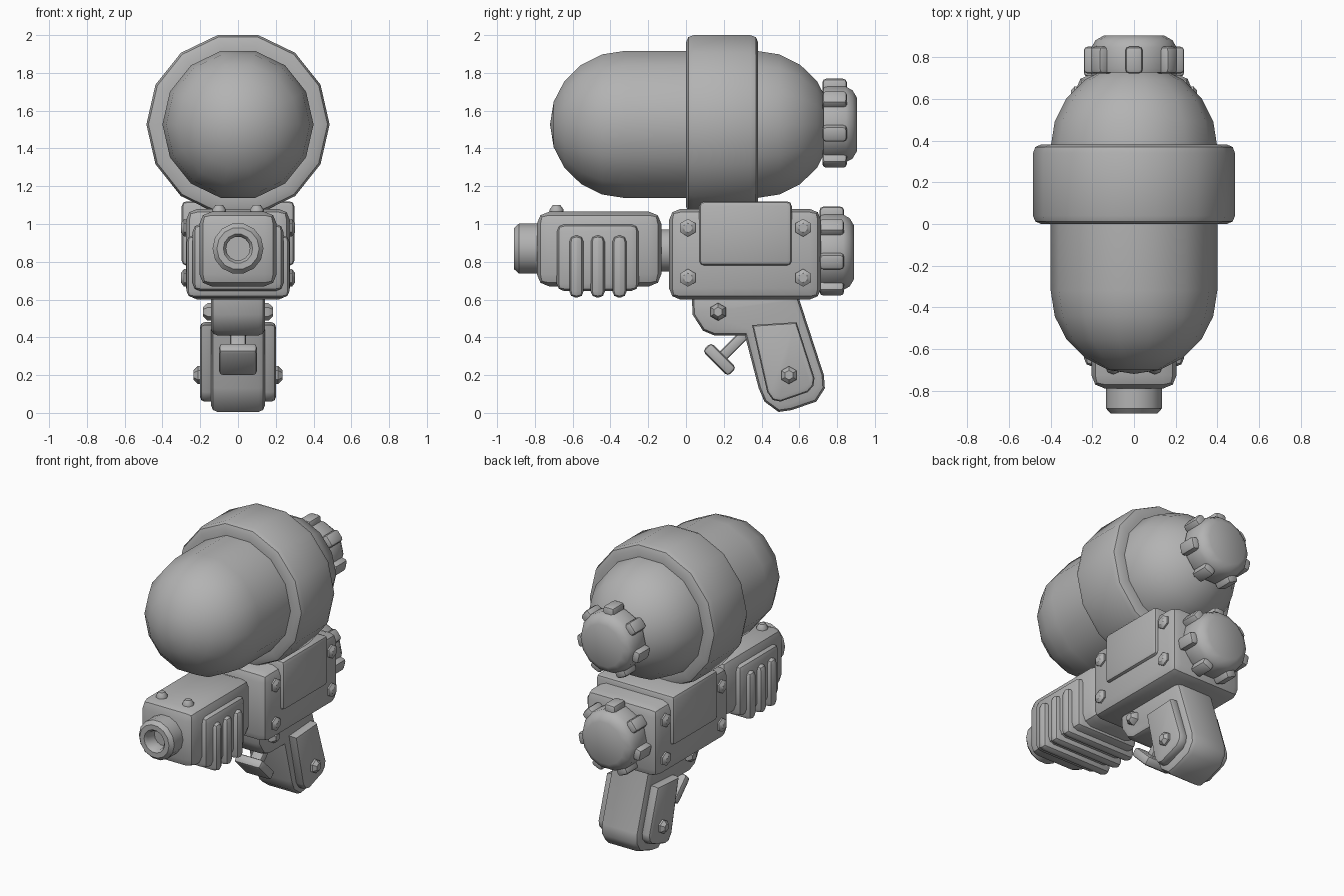
import bpy
import bmesh
from math import pi, sin, cos, radians
from mathutils import Matrix, Vector

if "Cube" in bpy.data.objects:
    bpy.data.objects.remove(bpy.data.objects["Cube"], do_unlink=True)

grey = bpy.data.materials.new("plain_grey")
grey.use_nodes = True
COLOUR = (0.45, 0.45, 0.45, 1)
grey.diffuse_color = COLOUR
grey.node_tree.nodes["Principled BSDF"].inputs["Base Color"].default_value = COLOUR

ALONG_Y = Matrix.Rotation(-pi / 2, 4, 'X')


def finish(name, bm, matrix=Matrix(), smooth=40):
    """Turn a bmesh into a shaded object."""
    bmesh.ops.transform(bm, matrix=matrix, verts=bm.verts)
    bmesh.ops.recalc_face_normals(bm, faces=bm.faces)
    mesh = bpy.data.meshes.new(name)
    bm.to_mesh(mesh)
    bm.free()
    mesh.materials.append(grey)
    ob = bpy.data.objects.new(name, mesh)
    bpy.context.scene.collection.objects.link(ob)
    bpy.ops.object.select_all(action='DESELECT')
    ob.select_set(True)
    bpy.context.view_layer.objects.active = ob
    bpy.ops.object.shade_smooth_by_angle(angle=radians(smooth))
    return ob


def round_edges(bm, edges, width, segments=2):
    bmesh.ops.bevel(bm, geom=list(edges), offset=width, segments=segments,
                    profile=0.5, affect='EDGES', clamp_overlap=True)


def box(name, low, high, bevel, matrix=Matrix(), segments=2):
    """Rounded box between two corners."""
    low, high = Vector(low), Vector(high)
    bm = bmesh.new()
    bmesh.ops.create_cube(bm, size=1)
    for v in bm.verts:
        v.co = (low + high) / 2 + v.co * (high - low)
    round_edges(bm, bm.edges, bevel, segments)
    return finish(name, bm, matrix)


def prism(name, outline, x0, x1, bevel):
    """Side outline in (y, z) extruded across x with rounded rims."""
    bm = bmesh.new()
    face = bm.faces.new([bm.verts.new((x0, y, z)) for y, z in outline])
    new = bmesh.ops.extrude_face_region(bm, geom=[face])["geom"]
    for v in new:
        if isinstance(v, bmesh.types.BMVert):
            v.co.x = x1
    rims = [e for e in bm.edges if abs(e.verts[0].co.x - e.verts[1].co.x) < 1e-4]
    round_edges(bm, rims, bevel)
    return finish(name, bm)


def lathe(name, profile, sides, matrix):
    """Spin (radius, height) points about local z; open ends are capped."""
    bm = bmesh.new()
    rings = []
    for r, h in profile:
        if r == 0:
            rings.append([bm.verts.new((0, 0, h))] * sides)
        else:
            rings.append([bm.verts.new((r * cos(2 * pi * i / sides),
                                        r * sin(2 * pi * i / sides), h)) for i in range(sides)])
    for a, b in zip(rings, rings[1:]):
        for i in range(sides):
            j = (i + 1) % sides
            bm.faces.new(dict.fromkeys((a[i], a[j], b[j], b[i])))
    for (r, h), ring in zip((profile[0], profile[-1]), (rings[0], rings[-1])):
        if r:
            bm.faces.new(ring)
    return finish(name, bm, matrix)


def bolt(name, x, y, z, height=0.045):
    """Domed hex bolt on both sides."""
    profile = [(0.047, -0.02), (0.047, height * 0.45), (0.025, height)]
    for side, sign in (("left", 1), ("right", -1)):
        turn = Matrix.Rotation(sign * pi / 2, 4, 'Y')
        lathe(f"{side}_{name}", profile, 6, Matrix.Translation((sign * x, y, z)) @ turn)


def at(y, z):
    return Matrix.Translation((0, y, z)) @ ALONG_Y


# Tank: faceted capsule with a wide band
TANK_Z, R = 1.527, 0.4
steps = [radians(18 * i) for i in range(6)]
front = [(R * cos(a) if i < 5 else 0, -0.32 - R * sin(a)) for i, a in enumerate(steps)]
back = [(R * cos(a) if i < 5 else 0, 0.37 + R * sin(a)) for i, a in enumerate(steps)]
lathe("tank", front[::-1] + back, 14, at(0, TANK_Z))
lathe("tank_band", [(0.39, 0), (0.445, 0), (0.474, 0.012), (0.485, 0.04),
                    (0.485, 0.34), (0.474, 0.37), (0.445, 0.382), (0.39, 0.382)],
      14, at(0, TANK_Z))


# Screw caps with seven grip lugs
def screw_cap(name, y, z):
    lathe(name, [(0.2, 0), (0.205, 0.02), (0.205, 0.12), (0.185, 0.155), (0.145, 0.178)],
          14, at(y, z))
    for i in range(7):
        turn = Matrix.Translation((0, y, z)) @ Matrix.Rotation(2 * pi * i / 7, 4, 'Y')
        box(f"{name}_lug", (-0.042, -0.005, 0.15), (0.042, 0.125, 0.242), 0.02, turn)


screw_cap("tank_cap", 0.727, TANK_Z)
screw_cap("rear_cap", 0.712, 0.85)

# Main body with a saddle plate over the top
box("body", (-0.275, -0.09, 0.6), (0.275, 0.715, 1.08), 0.06)
box("saddle_plate", (-0.298, 0.07, 0.78), (0.298, 0.56, 1.12), 0.025)
for y in (0.01, 0.62):
    for z in (0.715, 0.98):
        bolt("body_bolt", 0.272, y, z, 0.03)

# Barrel block, side panels and ribs that wrap underneath
lathe("barrel_neck", [(0.115, -0.2), (0.115, 0)], 14, at(0, 0.86))
box("barrel_block", (-0.205, -0.79, 0.67), (0.205, -0.13, 1.065), 0.065)
box("barrel_panel", (-0.24, -0.685, 0.645), (0.24, -0.25, 1.0), 0.04)
for y in (-0.58, -0.467, -0.352):
    box("barrel_rib", (-0.272, y - 0.038, 0.61), (0.272, y + 0.038, 0.94), 0.034)
lathe("muzzle", [(0.135, -0.75), (0.135, -0.885), (0.112, -0.91), (0.078, -0.91),
                 (0.063, -0.89), (0.063, -0.82), (0, -0.82)], 14, at(0, 0.87))
for x in (-0.1, 0.1):
    lathe("top_rivet", [(0.037, -0.02), (0.037, 0.015), (0.02, 0.038)], 8,
          Matrix.Translation((x, -0.685, 1.062)))

# Grip frame, side grips and their bolts
prism("grip_frame", [(0.03, 0.64), (0.035, 0.52), (0.09, 0.435), (0.15, 0.41), (0.312, 0.41),
                     (0.385, 0.13), (0.415, 0.06), (0.49, 0.005), (0.56, 0.015), (0.69, 0.06),
                     (0.735, 0.13), (0.73, 0.2), (0.6, 0.6), (0.6, 0.64)], -0.143, 0.143, 0.035)
for side, sign in (("left", 1), ("right", -1)):
    prism(f"{side}_grip_panel", [(0.35, 0.465), (0.585, 0.48), (0.68, 0.185), (0.675, 0.145),
                                 (0.645, 0.11), (0.5, 0.06), (0.46, 0.068), (0.43, 0.11)],
          sign * 0.12, sign * 0.2, 0.022)
bolt("grip_bolt", 0.195, 0.545, 0.2, 0.04)
bolt("frame_bolt", 0.14, 0.17, 0.535, 0.045)

# Trigger: slanted rod with a flat pad
tilt = Matrix.Translation((0, 0.177, 0.283)) @ Matrix.Rotation(radians(45), 4, 'X')
box("trigger_rod", (-0.042, 0, -0.028), (0.042, 0.24, 0.028), 0.015, tilt)
box("trigger_pad", (-0.1, -0.032, -0.095), (0.1, 0.032, 0.095), 0.02, tilt)
